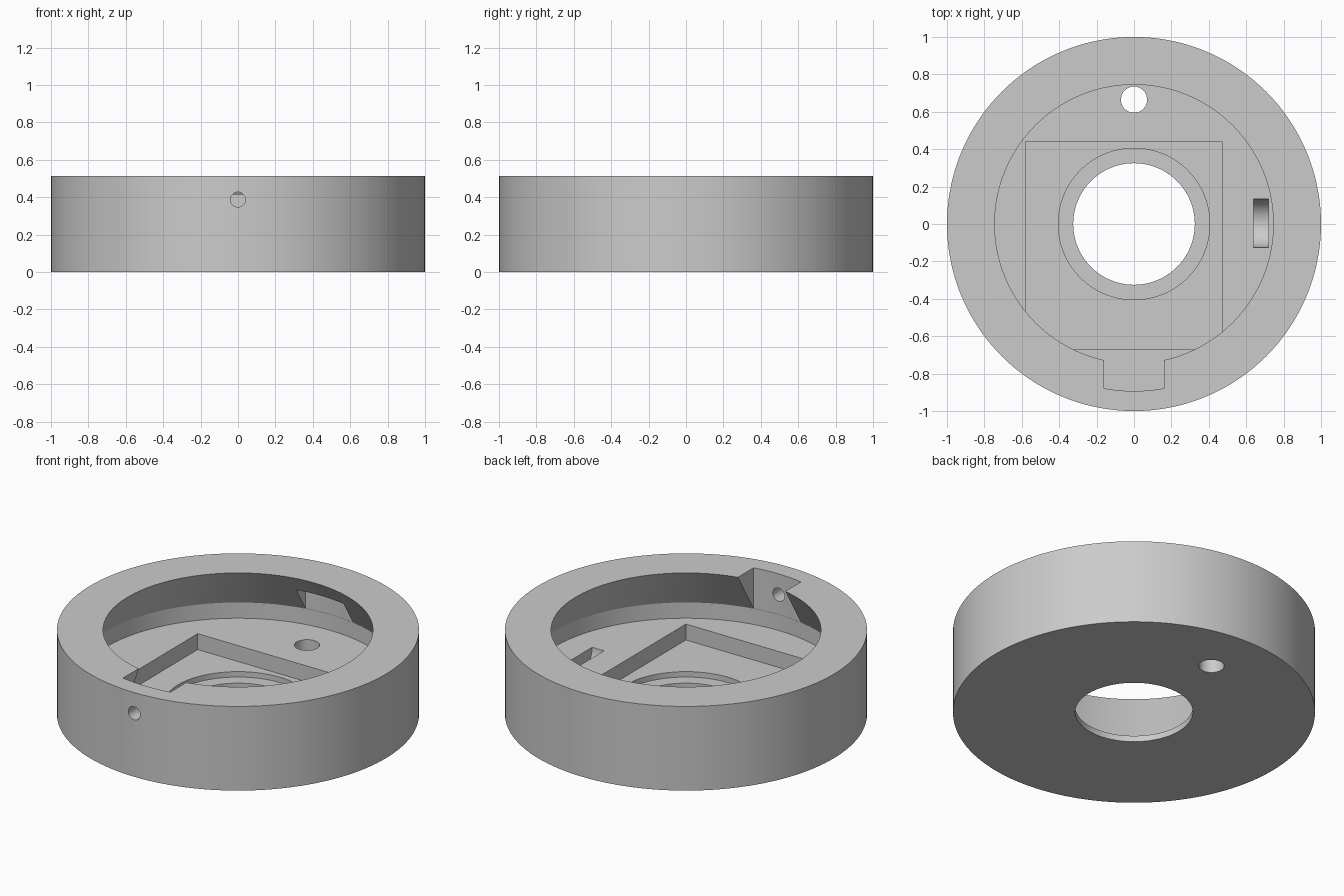
import bpy, bmesh, math
from mathutils import Matrix, Vector

cube = bpy.data.objects.get("Cube")
if cube:
    bpy.data.objects.remove(cube, do_unlink=True)

HEIGHT, FLOOR, POCKET, LEDGE = 0.513, 0.167, 0.07, 0.037
UNDERCUT_R, UNDERCUT_Z = 0.895, 0.263

grey = bpy.data.materials.new("plain_grey")
grey.use_nodes = True
grey.diffuse_color = (0.6, 0.6, 0.6, 1)
grey.node_tree.nodes["Principled BSDF"].inputs["Base Color"].default_value = (0.6, 0.6, 0.6, 1)


def make_object(name, bm):
    bmesh.ops.recalc_face_normals(bm, faces=bm.faces)
    mesh = bpy.data.meshes.new(name)
    bm.to_mesh(mesh)
    bm.free()
    mesh.materials.append(grey)
    ob = bpy.data.objects.new(name, mesh)
    bpy.context.collection.objects.link(ob)
    return ob


def lathe(name, profile, steps=144):
    bm = bmesh.new()
    verts = [bm.verts.new((r, 0, z)) for r, z in profile]
    edges = [bm.edges.new((v, verts[i - 1])) for i, v in enumerate(verts)]
    bmesh.ops.spin(bm, geom=verts + edges, cent=(0, 0, 0), axis=(0, 0, 1),
                   angle=math.tau, steps=steps, use_merge=True)
    bmesh.ops.remove_doubles(bm, verts=bm.verts, dist=1e-5)
    return make_object(name, bm)


def prism(name, outline, low, high):
    bm = bmesh.new()
    face = bm.faces.new([bm.verts.new((x, y, low)) for x, y in outline])
    top = bmesh.ops.extrude_face_region(bm, geom=[face])["geom"]
    bmesh.ops.translate(bm, vec=(0, 0, high - low),
                        verts=[v for v in top if isinstance(v, bmesh.types.BMVert)])
    return make_object(name, bm)


def cylinder(name, centre, radius, length, axis, segments=48):
    turn = Vector((0, 0, 1)).rotation_difference(Vector(axis)).to_matrix().to_4x4()
    bm = bmesh.new()
    bmesh.ops.create_cone(bm, cap_ends=True, segments=segments, radius1=radius, radius2=radius,
                          depth=length, matrix=Matrix.Translation(centre) @ turn)
    return make_object(name, bm)


def notch(name, side, top):
    # Straight-sided notch with a round outer wall
    radius, half = UNDERCUT_R - 0.002, 0.16
    spread = math.asin(half / radius)
    arc = [(radius * math.sin(a), side * radius * math.cos(a))
           for a in (spread * (i / 8 - 1) for i in range(17))]
    return prism(name, [(half, side * 0.5), (-half, side * 0.5)] + arc, UNDERCUT_Z - 0.01, top)


# Round housing with overhanging rim, wide floor and stepped centre bore
housing = lathe("round_housing", [
    (0.325, 0), (1, 0), (1, HEIGHT), (0.745, HEIGHT),
    (UNDERCUT_R, UNDERCUT_Z), (UNDERCUT_R, FLOOR),
    (0.405, FLOOR), (0.405, LEDGE), (0.325, LEDGE)])

cutters = [
    # Rectangular pocket in the floor
    prism("pocket_cutter", [(-0.58, -0.67), (0.47, -0.67), (0.47, 0.44), (-0.58, 0.44)],
          POCKET, FLOOR + 0.05),
    # Open front notch and hidden back notch
    notch("front_notch_cutter", -1, HEIGHT + 0.1),
    notch("back_notch_cutter", 1, 0.413),
    # Floor hole, front pin hole and round-bottomed slot
    cylinder("floor_hole_cutter", (0, 0.665, 0.1), 0.07, 0.4, (0, 0, 1)),
    cylinder("pin_hole_cutter", (0, -0.95, 0.387), 0.04, 0.3, (0, 1, 0)),
    cylinder("slot_cutter", (0.68, 0.005, FLOOR + 0.001), 0.13, 0.08, (1, 0, 0)),
]

bpy.ops.object.select_all(action="DESELECT")
bpy.context.view_layer.objects.active = housing
housing.select_set(True)
for cutter in cutters:
    cutter.hide_render = True
    mod = housing.modifiers.new(cutter.name, "BOOLEAN")
    mod.operation, mod.solver, mod.object = "DIFFERENCE", "EXACT", cutter
    bpy.ops.object.modifier_apply(modifier=mod.name)
    bpy.data.objects.remove(cutter, do_unlink=True)

bpy.ops.object.shade_smooth_by_angle(angle=math.radians(25))
